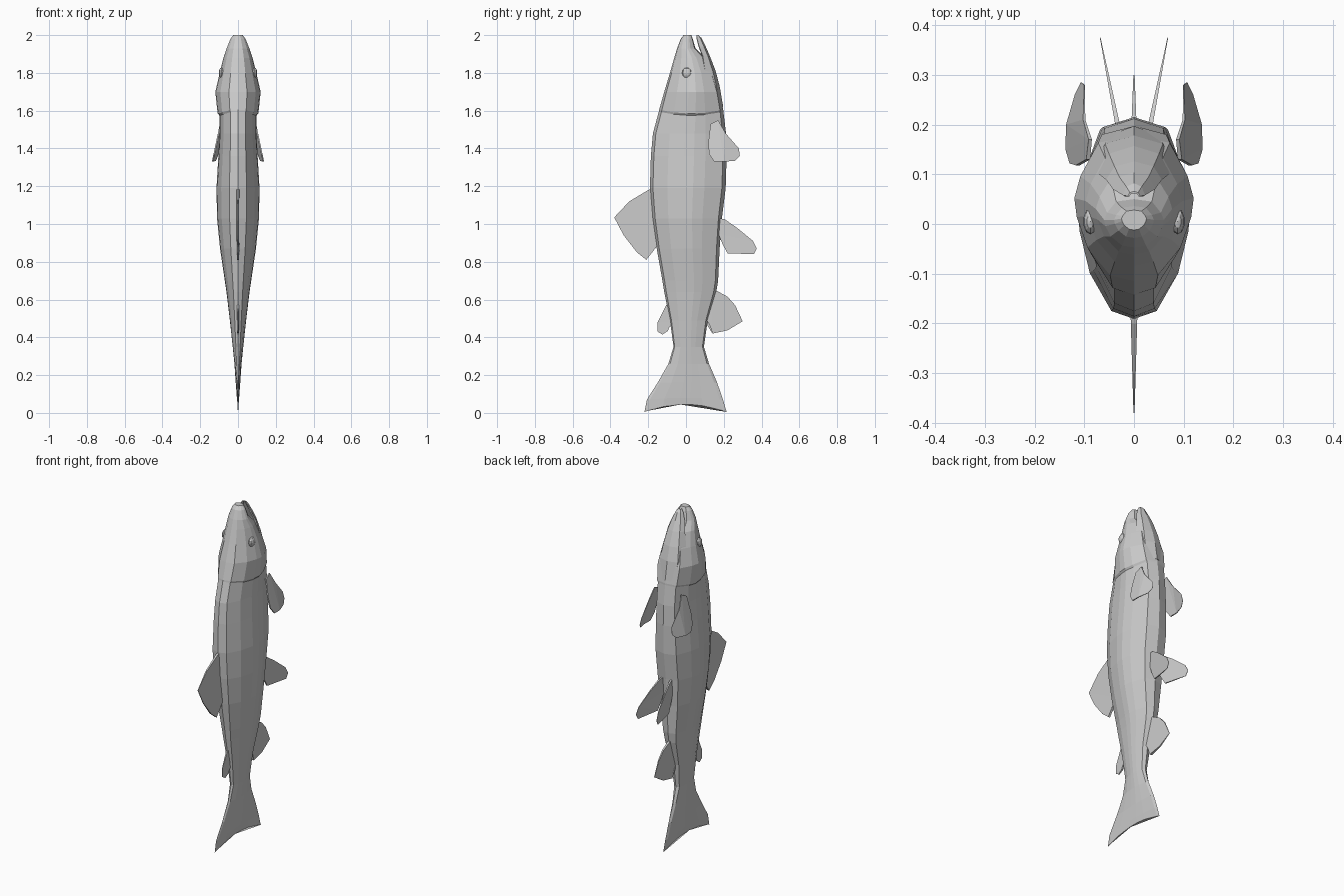
import bpy, bmesh


def finish(name, bm):
    bmesh.ops.recalc_face_normals(bm, faces=bm.faces[:])
    me = bpy.data.meshes.new(name)
    bm.to_mesh(me)
    bm.free()
    ob = bpy.data.objects.new(name, me)
    bpy.context.collection.objects.link(ob)
    return ob


def loft(name, rings, half):
    """Rings (z, y_back, y_belly, half_width, bow); half section (x, t)."""
    bm = bmesh.new()
    section = half + [(-x, t) for x, t in half[-2:0:-1]]
    loops = []
    for z, y0, y1, w, bow in rings:
        loops.append([bm.verts.new((x * w, y0 + (y1 - y0) * t,
                                    z + bow * (1 - (2 * t - 1) ** 2)))
                      for x, t in section])
    n = len(section)
    for a, b in zip(loops, loops[1:]):
        for i in range(n):
            j = (i + 1) % n
            bm.faces.new((a[i], a[j], b[j], b[i]))
    bm.faces.new(loops[0])
    bm.faces.new(loops[-1])
    return finish(name, bm)


def fin(name, outline, root, reach, thick, x_at=lambda y, z: 0):
    """Thin plate from a (y, z) outline, tapering away from y = root."""
    bm = bmesh.new()
    sides = []
    for s in (1, -1):
        vs = []
        for y, z in outline:
            k = min(1, max(0, abs(y) - root) / reach)
            vs.append(bm.verts.new((x_at(y, z) + s * thick * (1 - 0.85 * k), y, z)))
        sides.append(vs)
    a, b = sides
    for vs in sides:
        f = bm.faces.new(vs)
    for i in range(len(a)):
        j = (i + 1) % len(a)
        bm.faces.new((a[i], a[j], b[j], b[i]))
    bmesh.ops.triangulate(bm, faces=[f for f in bm.faces if len(f.verts) > 4])
    return finish(name, bm)


def mirror_x(ob):
    m = ob.modifiers.new("mirror", 'MIRROR')
    m.use_axis = (True, False, False)


# Body with head and tail fin
loft("body", [
    (2.0, -0.012, 0.028, 0.025, 0),
    (1.98, -0.028, 0.036, 0.04, 0),
    (1.93, -0.047, 0.05, 0.06, 0),
    (1.88, -0.062, 0.10, 0.077, 0),
    (1.80, -0.085, 0.145, 0.097, 0),
    (1.70, -0.115, 0.178, 0.12, 0),
    (1.605, -0.142, 0.197, 0.108, -0.02),
    (1.595, -0.144, 0.198, 0.099, -0.02),
    (1.48, -0.175, 0.212, 0.098, 0),
    (1.36, -0.186, 0.215, 0.104, 0),
    (1.19, -0.191, 0.21, 0.114, 0),
    (1.03, -0.178, 0.19, 0.111, 0),
    (0.87, -0.155, 0.178, 0.095, 0),
    (0.70, -0.125, 0.17, 0.070, 0),
    (0.64, -0.115, 0.16, 0.061, 0),
    (0.49, -0.085, 0.115, 0.043, 0),
    (0.35, -0.066, 0.095, 0.028, 0),
    (0.26, -0.093, 0.122, 0.019, 0),
    (0.16, -0.15, 0.165, 0.012, 0),
    (0.07, -0.207, 0.196, 0.006, 0.01),
    (0.005, -0.22, 0.215, 0.002, 0.04),
], [(0, 0), (0.4, 0.04), (0.78, 0.23), (0.96, 0.44), (1, 0.57),
    (0.9, 0.72), (0.6, 0.95), (0, 1)])

# Open lower jaw, hollow on its inner side
loft("lower_jaw", [
    (2.0, 0.055, 0.066, 0.012, 0),
    (1.985, 0.055, 0.082, 0.022, 0),
    (1.94, 0.066, 0.104, 0.042, 0),
    (1.89, 0.085, 0.126, 0.056, 0),
    (1.81, 0.095, 0.157, 0.072, 0),
    (1.73, 0.11, 0.178, 0.083, 0),
    (1.62, 0.12, 0.197, 0.075, 0),
], [(0, 0.6), (0.55, 0.5), (0.8, 0), (1, 0.1), (0.7, 0.75), (0, 1)])

# Eyes
bm = bmesh.new()
bmesh.ops.create_uvsphere(bm, u_segments=10, v_segments=6, radius=1)
bmesh.ops.scale(bm, verts=bm.verts[:], vec=(0.014, 0.026, 0.028))
bmesh.ops.translate(bm, verts=bm.verts[:], vec=(0.088, 0.005, 1.80))
mirror_x(finish("eye", bm))

# Fins on the centre line
fin("dorsal_fin", [(-0.17, 1.19), (-0.20, 1.18), (-0.30, 1.12), (-0.38, 1.035),
                   (-0.33, 0.94), (-0.26, 0.85), (-0.21, 0.81), (-0.175, 0.86),
                   (-0.165, 0.89), (-0.14, 0.90)], 0.18, 0.2, 0.007)
fin("adipose_fin", [(-0.08, 0.57), (-0.105, 0.57), (-0.15, 0.48), (-0.15, 0.43),
                    (-0.125, 0.415), (-0.095, 0.435), (-0.083, 0.47),
                    (-0.06, 0.48)], 0.09, 0.06, 0.006)
fin("anal_fin", [(0.14, 0.65), (0.165, 0.645), (0.22, 0.615), (0.26, 0.57),
                 (0.30, 0.485), (0.22, 0.437), (0.14, 0.42), (0.128, 0.46),
                 (0.11, 0.49), (0.09, 0.50)], 0.13, 0.17, 0.008)

# Paired fins
mirror_x(fin("pelvic_fin", [(0.18, 1.03), (0.205, 1.025), (0.27, 0.98),
                            (0.355, 0.91), (0.375, 0.87), (0.36, 0.84),
                            (0.22, 0.845), (0.195, 0.89), (0.17, 0.95)],
             0.19, 0.18, 0.005, lambda y, z: 0.035 + (y - 0.21) * 0.2))
mirror_x(fin("pectoral_fin", [(0.13, 1.53), (0.17, 1.55), (0.21, 1.48),
                              (0.28, 1.40), (0.285, 1.36), (0.26, 1.335),
                              (0.20, 1.33), (0.15, 1.33), (0.122, 1.37),
                              (0.118, 1.43)],
             0.14, 0.14, 0.004,
             lambda y, z: 0.088 + (1.55 - z) * 0.21 - 0.25 * max(0, y - 0.2)))
